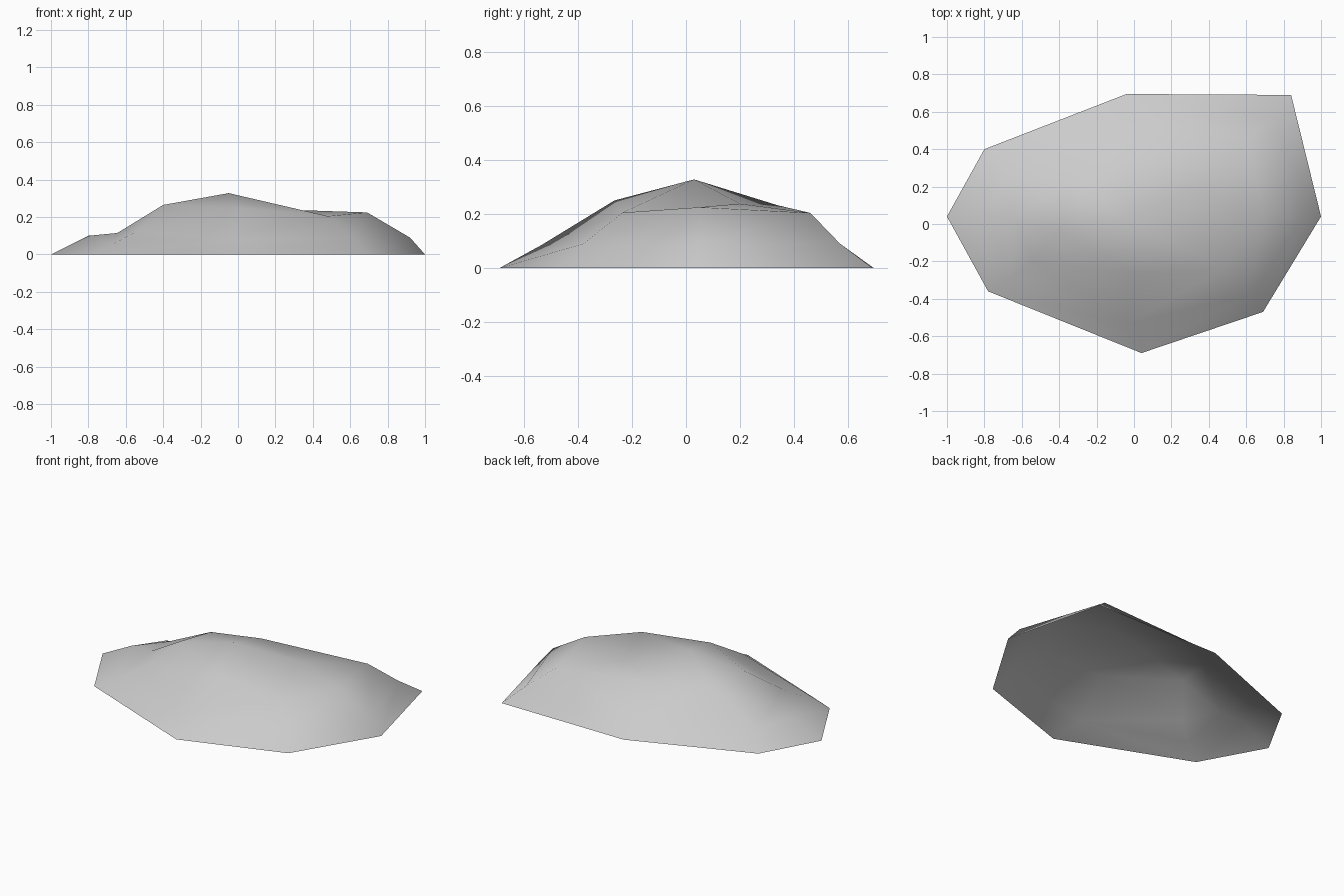
import bpy
from mathutils import Vector
from mathutils.geometry import delaunay_2d_cdt

cube = bpy.data.objects.get("Cube")
if cube:
    bpy.data.objects.remove(cube, do_unlink=True)

# Mound contours, anticlockwise from the +x side: rim, lower slope, shoulder
rim = [(1, .04, 0), (.84, .69, 0), (-.04, .695, 0), (-.8, .4, 0),
       (-1, .04, 0), (-.78, -.36, 0), (.04, -.69, 0), (.69, -.47, 0)]
slope = [(.92, .05, .09), (.75, .57, .09), (-.05, .57, .09), (-.68, .26, .08),
         (-.8, .05, .1), (-.66, -.29, .06), (-.04, -.535, .085), (.62, -.38, .09)]
shoulder = [(.69, .05, .225), (.61, .46, .204), (-.07, .34, .232), (-.35, .22, .245),
            (-.4, -.03, .265), (-.54, -.2, .125), (.01, -.265, .25), (.48, -.235, .205)]
peak, saddle, ledge = (-.05, .03, .328), (.3, .2, .238), (-.645, .03, .115)

points = [Vector(p) for p in rim + slope + shoulder + [peak, saddle, ledge]]
PEAK, SADDLE, LEDGE = 24, 25, 26
LEFT, DENT = 4, 5

# Creases: around each contour, down each spoke, and through the extra points
creases = []
for i in range(8):
    for ring in range(3):
        creases.append((ring * 8 + i, ring * 8 + (i + 1) % 8))
    creases.append((i, 8 + i))
    if i != LEFT:
        creases.append((8 + i, 16 + i))
    if i != DENT:
        creases.append((16 + i, PEAK) if i > 1 else (16 + i, SADDLE))
creases += [(SADDLE, 18), (SADDLE, PEAK), (8 + LEFT, LEDGE),
            (LEDGE, 16 + LEFT), (LEDGE, 16 + DENT)]

# Mound surface, open underneath
flat, _, faces, source, _, _ = delaunay_2d_cdt(
    [p.to_2d() for p in points], creases, [], 0, 1e-5)
verts = [(v.x, v.y, points[s[0]].z if s else 0) for v, s in zip(flat, source)]
mesh = bpy.data.meshes.new("mound")
mesh.from_pydata(verts, [], faces)
mesh.update()
mound = bpy.data.objects.new("mound", mesh)
bpy.context.collection.objects.link(mound)
mesh.shade_smooth()

# Stone grey
grey = bpy.data.materials.new("stone_grey")
grey.use_nodes = True
colour = (.6, .6, .6, 1)
grey.diffuse_color = colour
grey.node_tree.nodes["Principled BSDF"].inputs["Base Color"].default_value = colour
mesh.materials.append(grey)
